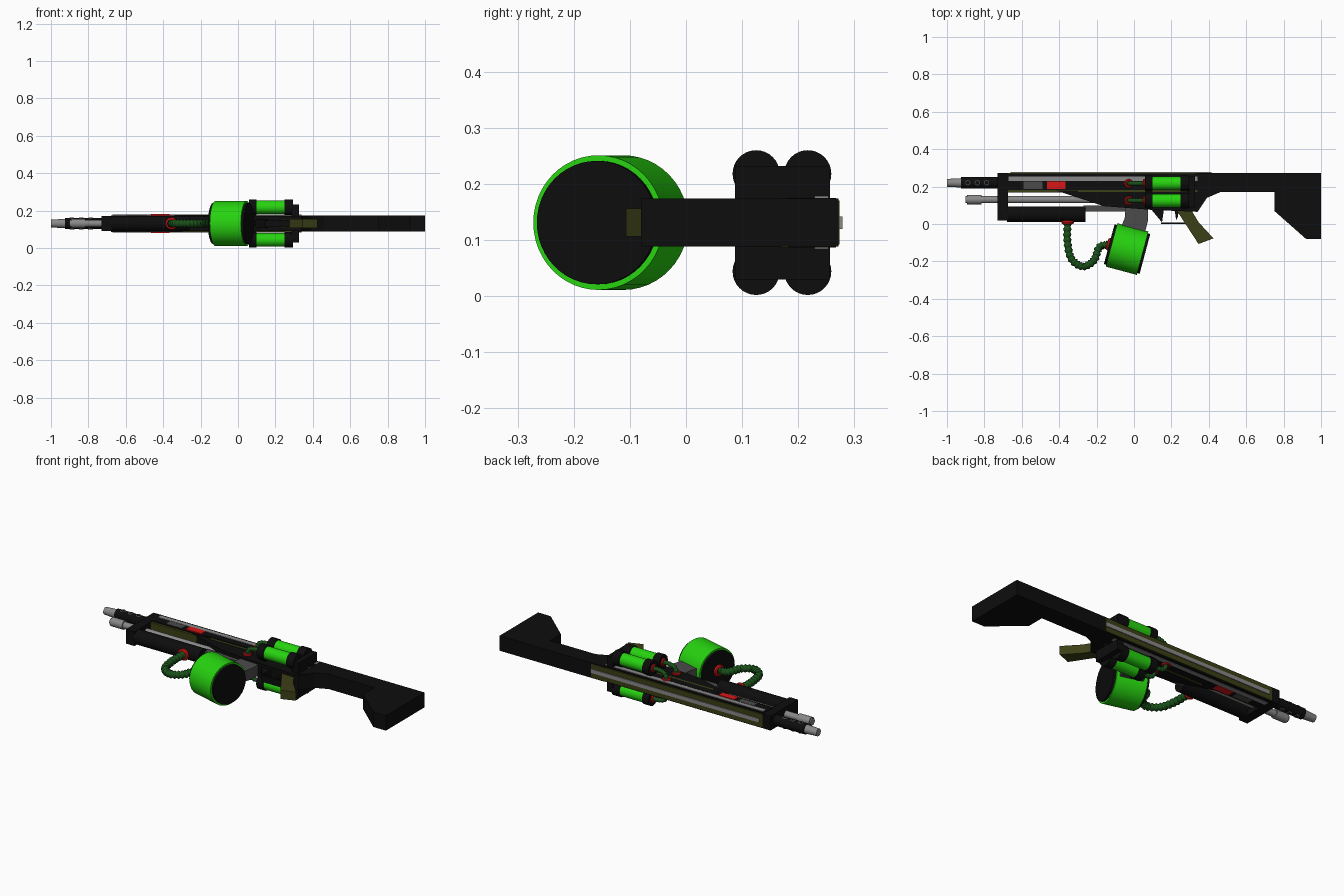
import bpy, bmesh, math
from mathutils import Vector, Matrix

if "Cube" in bpy.data.objects:
    bpy.data.objects.remove(bpy.data.objects["Cube"])

ZC = 0.131  # mid-plane of the gun, which lies on its side


def material(name, rgb):
    m = bpy.data.materials.new(name)
    m.diffuse_color = (*rgb, 1)
    m.use_nodes = True
    m.node_tree.nodes["Principled BSDF"].inputs["Base Color"].default_value = m.diffuse_color
    return m


BLACK = material("black", (0.004, 0.004, 0.004))
GREEN = material("green", (0.02, 0.65, 0.005))
HOSE = material("dark_green", (0.01, 0.08, 0.01))
OLIVE = material("olive", (0.045, 0.05, 0.008))
RED = material("red", (0.7, 0.008, 0.008))
STEEL = material("steel", (0.25, 0.25, 0.25))
DARK = material("dark_grey", (0.07, 0.07, 0.07))


def finish(bm, name, mat, smooth=False):
    bmesh.ops.recalc_face_normals(bm, faces=bm.faces)
    me = bpy.data.meshes.new(name)
    bm.to_mesh(me)
    bm.free()
    ob = bpy.data.objects.new(name, me)
    bpy.context.collection.objects.link(ob)
    me.materials.append(mat)
    if smooth:
        bpy.ops.object.select_all(action='DESELECT')
        ob.select_set(True)
        bpy.context.view_layer.objects.active = ob
        bpy.ops.object.shade_smooth_by_angle(angle=math.radians(35))
    return ob


def plate(name, pts, z0, z1, mat):
    """Extrude an xy outline from z0 to z1."""
    bm = bmesh.new()
    f = bm.faces.new([bm.verts.new((x, y, z0)) for x, y in pts])
    r = bmesh.ops.extrude_face_region(bm, geom=[f])
    vs = [v for v in r["geom"] if isinstance(v, bmesh.types.BMVert)]
    bmesh.ops.translate(bm, vec=(0, 0, z1 - z0), verts=vs)
    return finish(bm, name, mat)


def box(name, x0, x1, y0, y1, z0, z1, mat):
    return plate(name, [(x0, y0), (x1, y0), (x1, y1), (x0, y1)], z0, z1, mat)


def rod(name, a, b, r, mat, n=32, r2=None):
    """Cylinder between two points."""
    a, b = Vector(a), Vector(b)
    d = b - a
    bm = bmesh.new()
    bmesh.ops.create_cone(bm, cap_ends=True, segments=n, radius1=r,
                          radius2=r if r2 is None else r2, depth=d.length,
                          matrix=Matrix.Translation((a + b) / 2) @
                          d.to_track_quat('Z', 'Y').to_matrix().to_4x4())
    return finish(bm, name, mat, True)


def ring(name, c, axis, R, r, mat):
    rot = Vector(axis).to_track_quat('Z', 'Y').to_euler()
    bpy.ops.mesh.primitive_torus_add(location=c, rotation=rot, major_radius=R, minor_radius=r,
                                     major_segments=24, minor_segments=8)
    ob = bpy.context.object
    ob.name = name
    ob.data.materials.append(mat)
    bpy.ops.object.shade_smooth_by_angle(angle=math.radians(35))


def hose(name, pts, r, ribs):
    """Ribbed hose along a smooth path: tube with alternating radius."""
    p = [Vector(q) for q in pts]
    p = [2 * p[0] - p[1]] + p + [2 * p[-1] - p[-2]]
    segs, n = len(p) - 3, ribs * 4
    cu = bpy.data.curves.new(name, 'CURVE')
    cu.dimensions = '3D'
    cu.bevel_depth, cu.bevel_resolution = r, 3
    sp = cu.splines.new('POLY')
    sp.points.add(n)
    for i in range(n + 1):
        u = i / n * segs
        k = min(int(u), segs - 1)
        t = u - k
        a, b, c, d = p[k:k + 4]
        q = 0.5 * (2 * b + (c - a) * t + (2 * a - 5 * b + 4 * c - d) * t * t
                   + (3 * b - a - 3 * c + d) * t ** 3)
        sp.points[i].co = (*q, 1)
        sp.points[i].radius = 0.85 - 0.15 * math.cos(i * math.pi / 2)
    cu.materials.append(HOSE)
    ob = bpy.data.objects.new(name, cu)
    bpy.context.collection.objects.link(ob)
    bpy.ops.object.select_all(action='DESELECT')
    ob.select_set(True)
    bpy.context.view_layer.objects.active = ob
    bpy.ops.object.convert(target='MESH')


# Stock and receiver
plate("stock", [(0.33, 0.272), (1, 0.272), (1, -0.08), (0.92, -0.08), (0.75, 0.07),
                (0.75, 0.17), (0.46, 0.17), (0.39, 0.14), (0.33, 0.07)], 0.088, 0.174, BLACK)
plate("lower_receiver", [(-0.42, 0.18), (-0.16, 0.095), (0.1, 0.075), (0.34, 0.065),
                         (0.39, 0.14), (0.39, 0.18)], 0.09, 0.172, BLACK)
box("receiver_core", -0.68, 0.415, 0.168, 0.274, 0.092, 0.17, OLIVE)
box("receiver_seam", -0.3, 0.34, 0.17, 0.182, 0.087, 0.175, OLIVE)
box("receiver_side_panels", -0.68, 0.34, 0.182, 0.267, 0.087, 0.175, BLACK)
box("front_block", -0.73, -0.675, 0.02, 0.272, 0.09, 0.172, BLACK)
box("top_rail", -0.66, 0.415, 0.27, 0.279, 0.12, 0.142, STEEL)

# Details repeated on both flat sides
for s, side in ((1, "upper"), (-1, "lower")):
    def z(d):
        return ZC + s * d

    def side_box(name, x0, x1, y0, y1, d):
        return name + "_" + side, x0, x1, y0, y1, min(z(0.03), z(d)), max(z(0.03), z(d))
    box(*side_box("side_rail", -0.67, 0.34, 0.229, 0.254, 0.047), STEEL)
    box(*side_box("bolt_plate", -0.59, -0.49, 0.187, 0.226, 0.047), DARK)
    box(*side_box("red_plate", -0.465, -0.365, 0.187, 0.226, 0.05), RED)
    box(*side_box("long_plate", -0.34, -0.05, 0.187, 0.226, 0.046), BLACK)
    # Gas canisters with caps and short hoses
    for k, y in enumerate((0.125, 0.217)):
        t = f"{side}_{k + 1}"
        zc = z(0.087)
        rod("canister_" + t, (0.09, y, zc), (0.26, y, zc), 0.036, GREEN)
        rod("canister_front_cap_" + t, (0.058, y, zc), (0.1, y, zc), 0.042, BLACK)
        rod("canister_rear_cap_" + t, (0.248, y, zc), (0.295, y, zc), 0.042, BLACK)
        ring("canister_collar_" + t, (0.055, y, zc), (1, 0, 0), 0.017, 0.007, RED)
        hose("canister_hose_" + t, [(0.06, y, zc), (0.02, y, zc), (-0.017, y, z(0.074)),
                                    (-0.03, y, z(0.035))], 0.014, 7)
        ring("hose_port_" + t, (-0.028, y, z(0.046)), (0, 0, 1), 0.017, 0.007, RED)
    # Vent rings on the muzzle brake
    for k in range(3):
        ring(f"vent_{side}_{k + 1}", (-0.888 + 0.05 * k, 0.22, z(0.028)), (0, 0, 1),
             0.012, 0.003, STEEL)
box("canister_mount", 0.285, 0.325, 0.087, 0.257, 0.03, 0.232, BLACK)
box("canister_front_mount", 0.065, 0.095, 0.11, 0.235, 0.035, 0.227, BLACK)

# Barrels
rod("muzzle_brake", (-0.925, 0.22, ZC), (-0.72, 0.22, ZC), 0.03, BLACK)
rod("upper_muzzle", (-1.0, 0.22, ZC), (-0.92, 0.22, ZC), 0.021, STEEL, r2=0.025)
rod("lower_barrel", (-0.9, 0.13, ZC), (-0.12, 0.13, ZC), 0.019, STEEL)
rod("lower_muzzle", (-0.893, 0.13, ZC), (-0.815, 0.13, ZC), 0.025, STEEL)
rod("forward_tank", (-0.68, 0.053, ZC), (-0.26, 0.053, ZC), 0.041, BLACK)
box("tank_bracket", -0.27, -0.04, 0.066, 0.1, 0.11, 0.152, DARK)

# Drum magazine, tilted in the flat plane
axis = Vector((math.cos(math.radians(15)), -math.sin(math.radians(15)), 0))
c = Vector((-0.037, -0.134, ZC))
rod("drum_shell", c - axis * 0.086, c + axis * 0.086, 0.12, GREEN, 48)
rod("drum_core", c - axis * 0.099, c + axis * 0.099, 0.11, BLACK, 48)
plate("magazine_neck", [(-0.045, 0.085), (0.075, 0.085), (0.075, 0.02), (0.055, -0.06),
                        (-0.075, -0.03), (-0.05, 0.03)], 0.1, 0.162, DARK)

# Feed hose from tank to drum
end = c - axis * 0.1
hose("feed_hose", [(-0.355, 0.015, ZC), (-0.356, -0.09, ZC), (-0.335, -0.185, ZC),
                   (-0.275, -0.227, ZC), (-0.215, -0.195, ZC), (-0.185, -0.125, ZC), end],
     0.023, 22)
ring("tank_port", (-0.355, 0.009, ZC), (0, 1, 0), 0.023, 0.011, RED)
ring("drum_port", end, axis, 0.023, 0.011, RED)

# Grip, trigger and guard
plate("grip", [(0.22, 0.085), (0.3, 0.085), (0.345, 0.01), (0.425, -0.077), (0.345, -0.107)],
      0.106, 0.156, OLIVE)
plate("guard_front", [(0.09, 0.08), (0.16, 0.08), (0.15, 0.008)], 0.108, 0.154, BLACK)
box("guard_bottom", 0.145, 0.3, 0.001, 0.009, 0.112, 0.15, BLACK)
plate("trigger", [(0.215, 0.08), (0.24, 0.08), (0.235, 0.04), (0.225, 0.02), (0.222, 0.045)],
      0.122, 0.14, BLACK)
